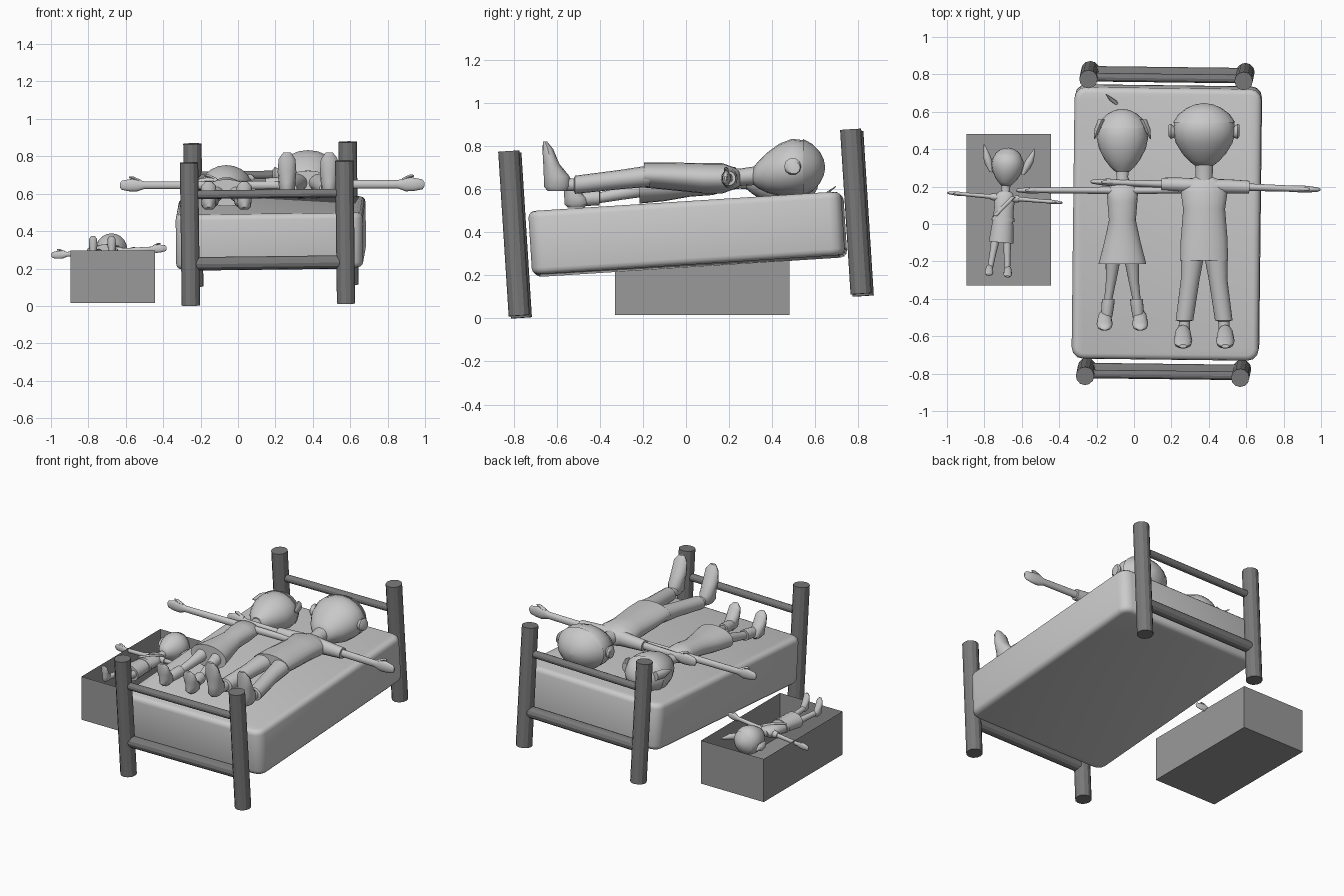
import bpy, bmesh, math
from mathutils import Matrix, Vector

if "Cube" in bpy.data.objects:
    bpy.data.objects.remove(bpy.data.objects["Cube"])


def material(name, v):
    m = bpy.data.materials.new(name)
    m.diffuse_color = (v, v, v, 1)
    m.use_nodes = True
    m.node_tree.nodes["Principled BSDF"].inputs["Base Color"].default_value = m.diffuse_color
    return m


LIGHT = material("pale grey", 0.60)
BODY = material("figure grey", 0.58)
BOX = material("mid grey", 0.32)
DARK = material("dark grey", 0.19)


def finish(name, bm, mat, matrix=None, smooth=None, flip=True):
    if flip:
        bmesh.ops.recalc_face_normals(bm, faces=bm.faces[:])
    me = bpy.data.meshes.new(name)
    bm.to_mesh(me)
    bm.free()
    me.materials.append(mat)
    ob = bpy.data.objects.new(name, me)
    bpy.context.collection.objects.link(ob)
    if matrix:
        ob.matrix_world = matrix
    if smooth:
        bpy.ops.object.select_all(action='DESELECT')
        ob.select_set(True)
        bpy.context.view_layer.objects.active = ob
        bpy.ops.object.shade_smooth_by_angle(angle=math.radians(smooth))
    return ob


def loft(name, axis, rings, mat=BODY, matrix=None, n=16):
    """Elliptical rings (x, y, z, ra, rb) joined along one axis."""
    u, v = {'x': ((0, 1, 0), (0, 0, 1)), 'y': ((1, 0, 0), (0, 0, 1)),
            'z': ((1, 0, 0), (0, 1, 0))}[axis]
    u, v = Vector(u), Vector(v)
    bm = bmesh.new()
    loops = []
    for x, y, z, ra, rb in rings:
        loops.append([bm.verts.new(Vector((x, y, z)) + u * ra * math.cos(2 * math.pi * i / n)
                                   + v * rb * math.sin(2 * math.pi * i / n)) for i in range(n)])
    for a, b in zip(loops, loops[1:]):
        for i in range(n):
            bm.faces.new((a[i], a[(i + 1) % n], b[(i + 1) % n], b[i]))
    bm.faces.new(loops[0])
    bm.faces.new(loops[-1])
    return finish(name, bm, mat, matrix, smooth=45)


# ---- bed, slightly tilted as one piece ----
BED = (Matrix.Translation((0.167, 0, 0.44)) @ Matrix.Rotation(math.radians(-0.7), 4, 'Z')
       @ Matrix.Rotation(math.radians(-0.7), 4, 'Y') @ Matrix.Rotation(math.radians(3.65), 4, 'X'))


def rod(name, centre, r, length, axis='Z'):
    bm = bmesh.new()
    bmesh.ops.create_cone(bm, cap_ends=True, segments=12, radius1=r, radius2=r, depth=length)
    if axis == 'X':
        bmesh.ops.rotate(bm, verts=bm.verts[:], matrix=Matrix.Rotation(math.pi / 2, 3, 'Y'))
    bmesh.ops.translate(bm, verts=bm.verts[:], vec=centre)
    finish(name, bm, DARK, BED)


for end, y in (("foot", -0.795), ("head", 0.795)):
    for side, x in (("left", -0.415), ("right", 0.415)):
        rod(f"{end}_post_{side}", (x, y, 0), 0.049, 0.765)
    rod(f"{end}_upper_rail", (0, y, 0.21), 0.023, 0.80, 'X')
    rod(f"{end}_lower_rail", (0, y, -0.16), 0.036, 0.80, 'X')

# mattress: rounded block with soft plan corners
bm = bmesh.new()
bmesh.ops.create_cube(bm, size=1)
bmesh.ops.scale(bm, verts=bm.verts[:], vec=(1.0, 1.455, 0.295))
upright = [e for e in bm.edges if abs(e.verts[0].co.z - e.verts[1].co.z) > 0.1]
bmesh.ops.bevel(bm, geom=upright, offset=0.06, segments=3, profile=0.5, affect='EDGES')
rim = [e for e in bm.edges if abs(e.verts[0].co.z - e.verts[1].co.z) < 0.01]
bmesh.ops.bevel(bm, geom=rim, offset=0.03, segments=3, profile=0.5, affect='EDGES')
bmesh.ops.translate(bm, verts=bm.verts[:], vec=(0.008, 0.005, -0.05))
finish("mattress", bm, LIGHT, BED, smooth=35)

# ---- open box beside the bed ----
bm = bmesh.new()
bmesh.ops.create_cube(bm, size=1)
bmesh.ops.scale(bm, verts=bm.verts[:], vec=(0.45, 0.81, 0.28))
bmesh.ops.translate(bm, verts=bm.verts[:], vec=(-0.67, 0.075, 0.155))
top = max(bm.faces, key=lambda f: f.calc_center_median().z)
bmesh.ops.delete(bm, geom=[top], context='FACES_ONLY')
finish("open_box", bm, BOX, flip=False)

# ---- lying figures ----
EGG = [(-1, .28), (-.85, .47), (-.6, .70), (-.25, .91), (.1, 1), (.4, .96),
       (.65, .80), (.85, .54), (.96, .28), (1, .04)]


def head(name, c, r, m, drop=0.0, hair=0.4):
    def ring(f, k, s):
        return (c[0], c[1] + r[1] * f * s, c[2] + drop * min(0, f), r[0] * k * s, r[2] * k * s)
    loft(name + "_head", 'y', [ring(f, k, 1) for f, k in EGG], matrix=m, n=20)
    loft(name + "_hair", 'y', [ring(f, k, 1.035) for f, k in EGG if f >= hair], matrix=m, n=20)


def arms(name, y, z, shoulder, sleeve, end, r, m, sr):
    for side, s in (("left", -1), ("right", 1)):
        if sleeve:
            loft(f"{name}_sleeve_{side}", 'x', [(s * shoulder * .3, y, z, sr, sr * 1.3),
                 (s * shoulder, y, z, sr, sr * 1.1), (s * sleeve, y, z, sr * .9, sr * .9)], matrix=m)
        h = end - 6.5 * r
        loft(f"{name}_arm_{side}", 'x', [(s * shoulder * .6, y, z, r, r * 1.1), (s * h, y, z, r * .75, r),
             (s * (h + 2 * r), y, z, r * .9, r * 1.7), (s * (h + 4 * r), y, z, r * .75, r * 1.6),
             (s * (end - .5 * r), y, z, r * .5, r * 1.2), (s * end, y, z, r * .2, r * .5)], matrix=m)
        # thumb
        loft(f"{name}_thumb_{side}", 'x', [(s * (h + r), y, z + r, r * .5, r * .5),
             (s * (h + 3 * r), y, z + 2 * r, r * .45, r * .4),
             (s * (h + 4 * r), y, z + 2.1 * r, r * .2, r * .2)], matrix=m, n=8)


def foot(name, x, y, z, w, d, h, m):
    """Upturned foot: sole at y, heel at z, toes at z + h."""
    loft(name, 'z', [(x, y + d * .5, z, w * .5, d * .35), (x, y + d * .5, z + h * .1, w * .85, d * .5),
         (x, y + d * .48, z + h * .3, w * .9, d * .48), (x, y + d * .28, z + h * .55, w, d * .3),
         (x, y + d * .15, z + h * .85, w * .9, d * .2), (x, y + d * .05, z + h, w * .4, d * .08)],
         matrix=m, n=12)


# tall figure in shirt and trousers
M = Matrix.Translation((0.375, 0, 0))
head("tall_figure", (0, 0.475, 0.70), (0.167, 0.165, 0.133), M, drop=0.04, hair=0.4)
loft("tall_figure_neck", 'y', [(0, .20, .65, .06, .045), (0, .25, .655, .045, .04),
                               (0, .35, .665, .05, .045)], matrix=M)
loft("tall_figure_shirt", 'y', [(0, -.195, .665, .128, .058), (0, -.08, .66, .125, .064),
     (0, .08, .65, .112, .07), (0, .17, .65, .125, .07), (0, .225, .65, .11, .05),
     (0, .25, .65, .05, .035)], matrix=M, n=20)
arms("tall_figure", 0.205, 0.65, 0.13, 0.235, 0.615, 0.022, M @ Matrix.Rotation(math.radians(-2), 4, 'Z'), 0.038)
for side, s in (("left", -1), ("right", 1)):
    loft(f"tall_figure_leg_{side}", 'y', [(s * .062, -.17, .66, .062, .05), (s * .075, -.3, .645, .05, .045),
         (s * .105, -.515, .62, .047, .042), (s * .105, -.52, .62, .03, .03), (s * .108, -.60, .62, .03, .03)], matrix=M)
    foot(f"tall_figure_foot_{side}", s * .113, -.66, .59, .05, .125, .23, M)
    loft(f"tall_figure_ear_{side}", 'x', [(s * .15, .49, .70, .025, .03), (s * .178, .495, .705, .04, .04),
         (s * .19, .50, .70, .03, .03)], matrix=M, n=10)

# medium figure in a dress
M = Matrix.Translation((-0.062, 0, 0))
head("dress_figure", (0, 0.445, 0.635), (0.138, 0.165, 0.118), M, hair=0.3)
loft("dress_figure_neck", 'y', [(0, .19, .63, .06, .035), (0, .25, .63, .03, .028),
                                (0, .32, .63, .04, .035)], matrix=M)
loft("dress_figure_dress", 'y', [(0, -.215, .605, .128, .072), (0, -.1, .61, .098, .066),
     (0, .02, .62, .072, .055), (0, .12, .63, .08, .058), (0, .19, .635, .085, .045),
     (0, .22, .635, .05, .025)], matrix=M, n=20)
arms("dress_figure", 0.18, 0.645, 0.09, 0, 0.57, 0.02, M, 0.03)
for side, s in (("left", -1), ("right", 1)):
    loft(f"dress_figure_leg_{side}", 'y', [(s * .05, -.19, .605, .04, .04), (s * .06, -.3, .58, .028, .03),
         (s * .075, -.40, .56, .022, .025), (s * .075, -.401, .56, .034, .035), (s * .078, -.435, .558, .034, .035),
         (s * .085, -.5, .55, .03, .03)], matrix=M)
    foot(f"dress_figure_shoe_{side}", s * .095, -.565, .515, .043, .11, .15, M)
    loft(f"dress_figure_fringe_{side}", 'y', [(s * .11, .56, .67, .02, .03), (s * .132, .51, .675, .017, .03),
         (s * .15, .455, .68, .003, .004)], matrix=M, n=8)
# loose tip of the hair
loft("dress_figure_hair_tip", 'y', [(-.02, .63, .565, .008, .005), (-.05, .66, .585, .018, .007),
                                    (-.088, .695, .612, .002, .002)], matrix=M, n=8)

# small figure in the box
M = Matrix.Translation((-0.69, 0.14, 0)) @ Matrix.Rotation(math.radians(-5), 4, 'Z')
head("small_figure", (-.002, .165, .30), (.086, .1, .088), M, hair=0.5)
loft("small_figure_neck", 'y', [(0, .0, .29, .025, .02), (0, .1, .295, .022, .02)], matrix=M, n=12)
loft("small_figure_top", 'y', [(0, -.12, .285, .055, .04), (0, -.05, .285, .052, .038),
     (0, .01, .29, .055, .034), (0, .035, .29, .03, .02)], matrix=M)
loft("small_figure_belt", 'y', [(0, -.125, .285, .061, .045), (0, -.105, .285, .06, .044)], matrix=M)
loft("small_figure_skirt", 'y', [(0, -.24, .28, .066, .05), (0, -.12, .285, .055, .042)], matrix=M)
# diagonal sash
loft("small_figure_sash", 'y', [(-.045, -.10, .32, .012, .006), (0, -.045, .325, .012, .006),
                                (.045, .01, .318, .012, .006)], matrix=M, n=8)
arms("small_figure", 0.0, 0.29, 0.05, 0.075, 0.31, 0.013,
     M @ Matrix.Translation((0, 0, .29)) @ Matrix.Rotation(math.radians(-3.5), 4, 'Y')
     @ Matrix.Translation((0, 0, -.29)), 0.02)
for side, s in (("left", -1), ("right", 1)):
    loft(f"small_figure_leg_{side}", 'y', [(s * .03, -.22, .28, .024, .024), (s * .038, -.3, .285, .018, .018),
         (s * .047, -.39, .29, .015, .017)], matrix=M, n=12)
    foot(f"small_figure_foot_{side}", s * .05, -.42, .27, .023, .06, .105, M)
    # bunches of hair
    loft(f"small_figure_bunch_{side}", 'y', [(s * .085, .13, .29, .008, .01), (s * .10, .17, .29, .022, .02),
         (s * .115, .21, .295, .022, .02), (s * .135, .275, .30, .003, .003)], matrix=M, n=10)
